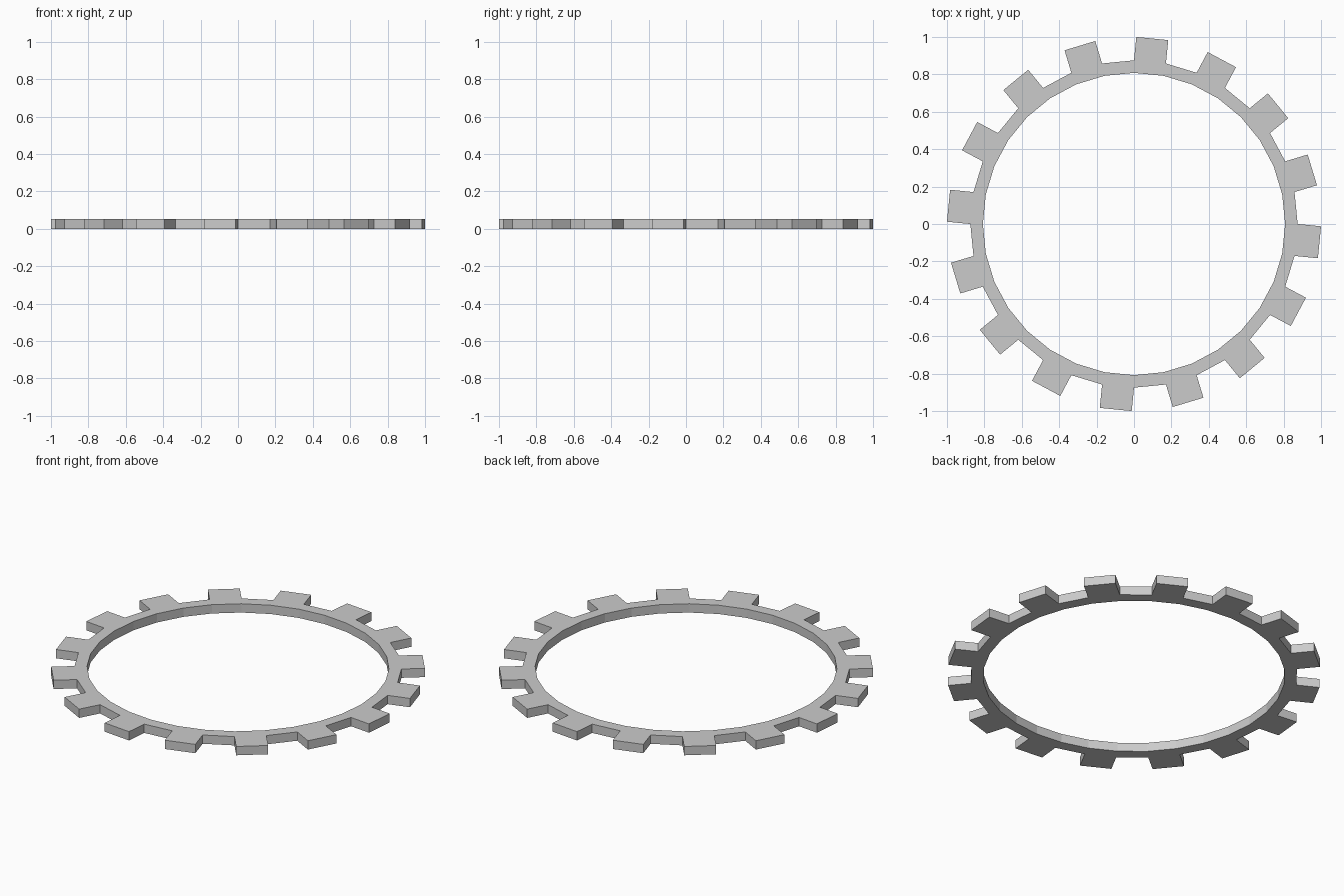
import bpy, bmesh, math
from mathutils import Vector

if "Cube" in bpy.data.objects:
    bpy.data.objects.remove(bpy.data.objects["Cube"])

SIDES = 32          # 16 teeth, one on every second side
R_INNER, R_ROOT = 0.808, 0.875
TOOTH, THICK = 0.1256, 0.052


def ring_point(r, i):
    a = math.pi / 2 - 2 * math.pi * i / SIDES
    return Vector((r * math.cos(a), r * math.sin(a), 0))


bm = bmesh.new()
inner = [bm.verts.new(ring_point(R_INNER, i)) for i in range(SIDES)]
root = [bm.verts.new(ring_point(R_ROOT, i)) for i in range(SIDES)]

for i in range(SIDES):
    j = (i + 1) % SIDES
    # Rim segment
    bm.faces.new((inner[i], root[i], root[j], inner[j]))
    # Square tooth pushed straight out from every second side
    if i % 2 == 0:
        out = (root[i].co + root[j].co).normalized() * TOOTH
        a = bm.verts.new(root[i].co + out)
        b = bm.verts.new(root[j].co + out)
        bm.faces.new((root[i], a, b, root[j]))

# Give the flat outline its thickness
geom = bmesh.ops.extrude_face_region(bm, geom=bm.faces[:])
top = [v for v in geom["geom"] if isinstance(v, bmesh.types.BMVert)]
bmesh.ops.translate(bm, verts=top, vec=(0, 0, THICK))
bmesh.ops.recalc_face_normals(bm, faces=bm.faces[:])

mesh = bpy.data.meshes.new("gear_ring")
bm.to_mesh(mesh)
bm.free()
bpy.context.collection.objects.link(bpy.data.objects.new("gear_ring", mesh))
